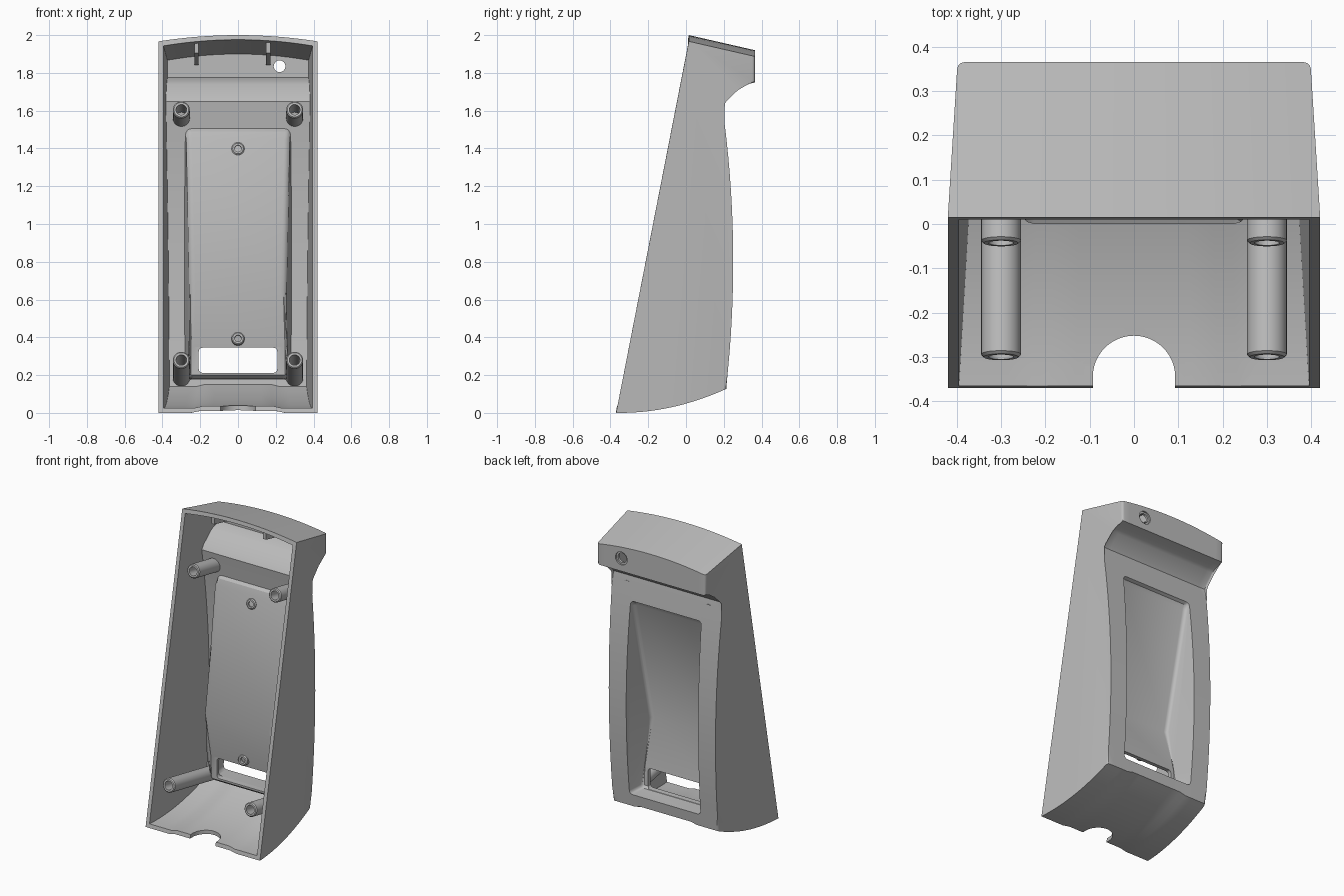
import bpy, bmesh, math
from mathutils import Vector

old = bpy.data.objects.get("Cube")
if old:
    bpy.data.objects.remove(old)

grey = bpy.data.materials.new("light grey plastic")
grey.use_nodes = True
grey.diffuse_color = (0.5, 0.5, 0.5, 1)
grey.node_tree.nodes["Principled BSDF"].inputs["Base Color"].default_value = (0.5, 0.5, 0.5, 1)

SLOPE = 0.193                                   # lean of the open front plane
AXIS = Vector((0, 1, -SLOPE)).normalized()      # square to the front plane
WALL = 0.025


def make(name, bm):
    bmesh.ops.recalc_face_normals(bm, faces=bm.faces)
    me = bpy.data.meshes.new(name)
    bm.to_mesh(me)
    bm.free()
    me.materials.append(grey)
    ob = bpy.data.objects.new(name, me)
    bpy.context.collection.objects.link(ob)
    return ob


def loft(name, pts, half, cols=(-1, 1), shift=None, x0=0, bevel=0, where=None):
    """Sweep a (y, z) profile across x, with a half width that tapers."""
    bm = bmesh.new()
    rows = []
    for t in cols:
        rows.append([bm.verts.new((x0 + t * half(y, z), y,
                                   z + (shift(i, t) if shift else 0)))
                     for i, (y, z) in enumerate(pts)])
    n = len(pts)
    for a, b in zip(rows, rows[1:]):
        for i in range(n):
            j = (i + 1) % n
            bm.faces.new((a[i], a[j], b[j], b[i]))
    caps = [bm.faces.new(rows[0]), bm.faces.new(rows[-1])]
    if bevel:
        edges = [e for f in caps for e in f.edges
                 if all(where(v.co) for v in e.verts)]
        bmesh.ops.bevel(bm, geom=edges, offset=bevel, segments=3,
                        profile=0.5, affect='EDGES')
    return make(name, bm)


def tube(name, start, axis, length, outer, inner=0, seg=32):
    """Cylinder, or a pipe when an inner radius is given."""
    bm = bmesh.new()
    q = axis.to_track_quat('Z', 'Y')
    spec = [(outer, 0), (outer, length)]
    if inner:
        spec = [(inner, 0), (outer - 0.006, 0), (outer, 0.006), (outer, length), (inner, length)]
    rings = [[bm.verts.new(start + q @ Vector((r * math.cos(k * math.tau / seg),
                                               r * math.sin(k * math.tau / seg), h)))
              for k in range(seg)] for r, h in spec]
    pairs = list(zip(rings, rings[1:]))
    if inner:
        pairs.append((rings[-1], rings[0]))
    else:
        bm.faces.new(rings[0])
        bm.faces.new(rings[-1])
    for a, b in pairs:
        for k in range(seg):
            m = (k + 1) % seg
            bm.faces.new((a[k], a[m], b[m], b[k]))
    return make(name, bm)


def cut(target, tool):
    mod = target.modifiers.new("cut", 'BOOLEAN')
    mod.operation = 'DIFFERENCE'
    mod.solver = 'EXACT'
    mod.object = tool
    bpy.context.view_layer.objects.active = target
    bpy.ops.object.modifier_apply(modifier=mod.name)
    bpy.data.objects.remove(tool)


# Side profile: curved base, bulging back, overhanging head
BASE = 14


def profile(o, front):
    y0, y1 = -0.37 - front, 0.213 - o
    pts = []
    for i in range(BASE):
        y = y0 + (y1 - y0) * i / (BASE - 1)
        pts.append((y, 0.4 * (y + 0.35) ** 2 + o))
    for i in range(1, 17):
        z = 0.13 + 1.51 * i / 16
        pts.append((0.25 - 0.085 * (z - 0.8) ** 2 - o, z + 0.3 * o))
    pts += [(0.205 - 0.8 * o, 1.662 + 0.6 * o), (0.265 - 0.5 * o, 1.72 + 0.8 * o),
            (0.285 - 0.3 * o, 1.732 + o), (0.365 - o, 1.75 + o),
            (0.365 - o, 1.92 - 0.8 * o), (0.015 - front, 2 - o + 0.229 * front)]
    return pts


COUNT = len(profile(0, 0))
side = (0.16, 0.33, 0.48, 0.59, 0.72, 0.86, 1)
COLS = [-t for t in reversed(side)] + [0] + list(side)


def shape(i, t):
    if i >= COUNT - 2:
        return -0.033 * t * t                   # arched top
    if i < BASE and abs(t) < 0.5:
        return 0.01                             # raised band under the base
    return 0


def half_width(inset):
    return lambda y, z: 0.42 - inset - 0.06 * (y + 0.37 - SLOPE * z)


shell = loft("housing_shell", profile(0, 0), half_width(0), COLS, shape,
             bevel=0.015, where=lambda c: c.y > 0.18 and 0.12 < c.z < 1.93)
cavity = loft("cavity", profile(WALL, 0.1), half_width(WALL), COLS, shape)

# Recessed back pocket, with its own wall standing inside the cavity
boss = loft("pocket_wall",
            [(0.32, 0.17), (0.1, 0.18), (0.075, 0.2), (0.075, 0.35), (0, 0.65),
             (0.153, 1.45), (0.165, 1.49), (0.19, 1.51), (0.32, 1.52)],
            lambda y, z: 0.283 - 0.13 * (0.22 - y), bevel=0.03,
            where=lambda c: True)
cut(cavity, boss)
cut(shell, cavity)
pocket = loft("pocket",
              [(0.35, 0.2), (0.115, 0.21), (0.1, 0.225), (0.1, 0.35), (0.025, 0.65),
               (0.178, 1.45), (0.19, 1.475), (0.21, 1.485), (0.35, 1.5)],
              lambda y, z: 0.262 - 0.13 * (0.23 - y), bevel=0.022,
              where=lambda c: True)
cut(shell, pocket)

# Slot through the pocket floor
cut(shell, loft("slot", [(-0.1, 0.212), (0.16, 0.212), (0.16, 0.345), (-0.1, 0.345)],
                lambda y, z: 0.208, bevel=0.02,
                where=lambda c: True))

# Cable notch in the base
up, back = Vector((0, 0, 1)), Vector((0, 1, 0))
cut(shell, tube("notch_round", Vector((0, -0.345, -0.1)), up, 0.2, 0.093, seg=48))
cut(shell, loft("notch_mouth", [(-0.5, -0.1), (-0.345, -0.1), (-0.345, 0.1), (-0.5, 0.1)],
                lambda y, z: 0.093))

# Countersunk hole in the head
cut(shell, tube("hole", Vector((0.22, 0.2, 1.835)), back, 0.3, 0.031))
cut(shell, tube("hole_recess", Vector((0.22, 0.355, 1.835)), back, 0.1, 0.043))

parts = [shell]

# Screw posts
for label, x in (("left", 0.3), ("right", -0.3)):
    parts.append(tube("upper_post_" + label, Vector((x, -0.043, 1.605)), AXIS, 0.235, 0.045, 0.028))
    parts.append(tube("lower_post_" + label, Vector((x, -0.3, 0.28)), AXIS, 0.5, 0.045, 0.028))

# Small rings on the pocket wall
parts.append(tube("upper_ring", Vector((0, 0.133, 1.4)), AXIS, 0.02, 0.034, 0.018))
parts.append(tube("lower_ring", Vector((0, 0.045, 0.395)), AXIS, 0.03, 0.034, 0.018))

# Ribs under the ceiling
for label, x in (("left", 0.16), ("right", -0.22)):
    parts.append(loft("ceiling_rib_" + label,
                      [(0.05, 1.905), (0.345, 1.84), (0.345, 1.9), (0.05, 1.97)],
                      lambda y, z: 0.011, x0=x))

# Smooth shading with sharp edges kept
bpy.context.view_layer.update()
bpy.ops.object.select_all(action='DESELECT')
for ob in parts:
    ob.select_set(True)
bpy.context.view_layer.objects.active = shell
bpy.ops.object.shade_smooth_by_angle(angle=math.radians(30))
